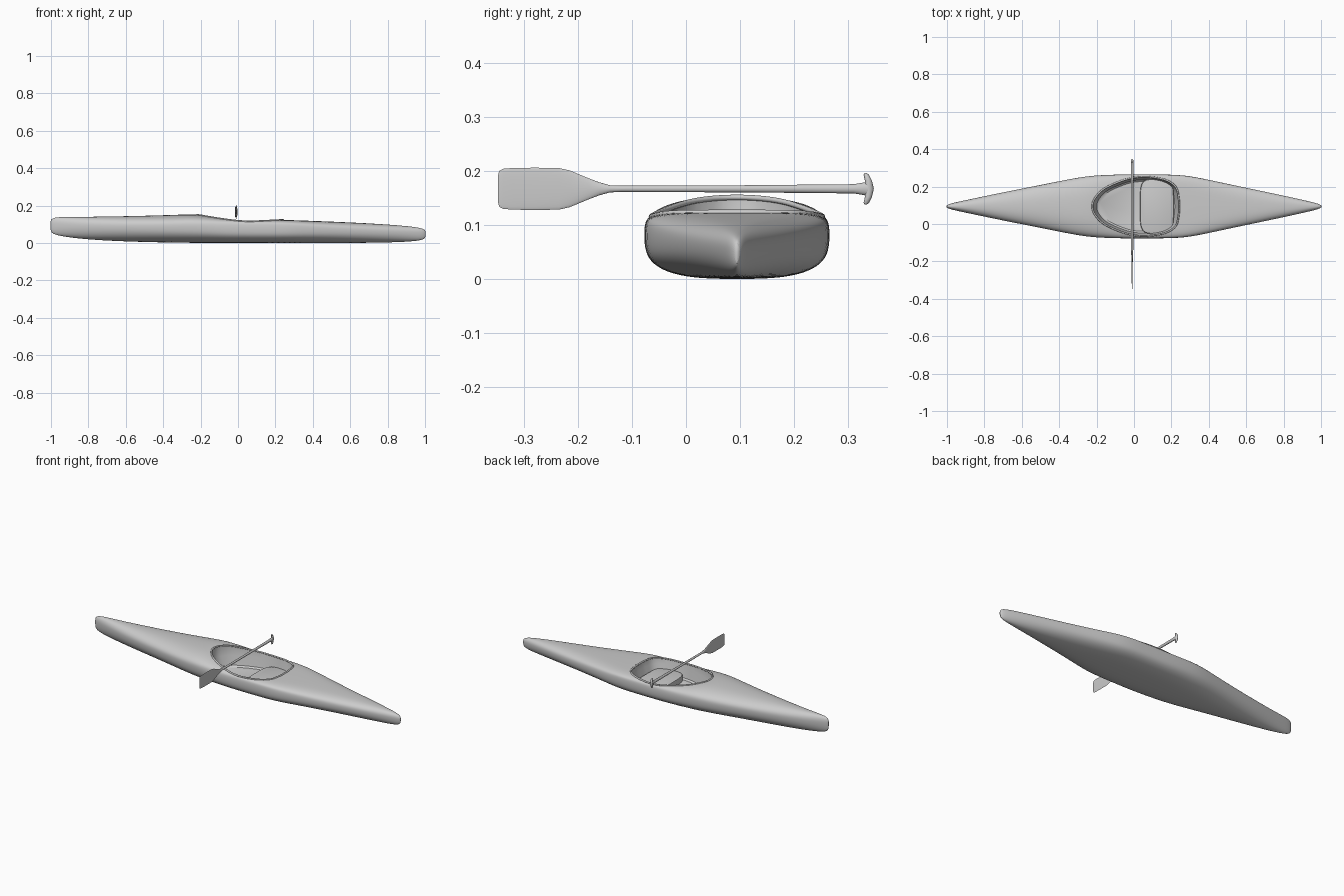
import bpy, bmesh, math
from mathutils import Vector
from mathutils.bvhtree import BVHTree

if "Cube" in bpy.data.objects:
    bpy.data.objects.remove(bpy.data.objects["Cube"])

CY = 0.094  # hull centre line


def loft(name, rings, smooth=40):
    bm = bmesh.new()
    loops = [[bm.verts.new(p) for p in r] for r in rings]
    n = len(rings[0])
    for a, b in zip(loops, loops[1:]):
        for i in range(n):
            j = (i + 1) % n
            bm.faces.new((a[i], a[j], b[j], b[i]))
    bm.faces.new(loops[0][::-1])
    bm.faces.new(loops[-1])
    bmesh.ops.recalc_face_normals(bm, faces=bm.faces)
    me = bpy.data.meshes.new(name)
    bm.to_mesh(me)
    bm.free()
    ob = bpy.data.objects.new(name, me)
    bpy.context.collection.objects.link(ob)
    shade(ob, smooth)
    return ob


def shade(ob, angle):
    bpy.ops.object.select_all(action='DESELECT')
    ob.select_set(True)
    bpy.context.view_layer.objects.active = ob
    bpy.ops.object.shade_smooth_by_angle(angle=math.radians(angle))


def apply_mods(ob):
    dg = bpy.context.evaluated_depsgraph_get()
    me = bpy.data.meshes.new_from_object(ob.evaluated_get(dg))
    ob.modifiers.clear()
    ob.data = me


def superell(n, count):
    pts = []
    for i in range(count):
        t = 2 * math.pi * i / count
        c, s = math.cos(t), math.sin(t)
        pts.append((math.copysign(abs(c) ** (2 / n), c), math.copysign(abs(s) ** (2 / n), s)))
    return pts


# Hull: x, half width, bottom, top, upper and lower squareness
stations = [
    (-1.004, .004, .065, .122, 2, 2), (-.99, .013, .049, .135, 2.2, 2),
    (-.95, .023, .037, .140, 2.3, 2), (-.85, .044, .023, .140, 2.3, 2),
    (-.70, .076, .012, .142, 2.3, 2.1), (-.50, .115, .005, .146, 2.3, 2.3),
    (-.34, .148, .002, .151, 2.4, 2.6), (-.24, .164, .001, .155, 2.5, 2.8),
    (-.16, .169, 0, .145, 3, 2.8), (-.05, .172, 0, .129, 4.5, 2.9),
    (.10, .172, 0, .125, 5, 2.9), (.25, .170, 0, .124, 5, 2.9),
    (.34, .156, 0, .121, 4, 2.7), (.50, .121, 0, .115, 3, 2.4),
    (.70, .079, .001, .106, 2.5, 2.2), (.85, .047, .004, .096, 2.4, 2),
    (.95, .024, .010, .086, 2.3, 2), (.99, .013, .018, .077, 2.2, 2),
    (1.004, .004, .03, .066, 2, 2)]
rings = []
for x, w, zb, zt, nu, nl in stations:
    zm = zb + .62 * (zt - zb)
    up, lo = superell(nu, 28), superell(nl, 28)
    rings.append([(x, CY + w * u[0], zm + (zt - zm) * u[1]) if i <= 14 else
                  (x, CY + w * l[0], zm + (zm - zb) * l[1])
                  for i, (u, l) in enumerate(zip(up, lo))])
hull = loft("hull", rings)
hull.modifiers.new("smooth", 'SUBSURF').levels = 2
apply_mods(hull)

# Egg-shaped cockpit outline, mirrored about the centre line
half = [(-.222, 0), (-.208, .045), (-.155, .097), (-.04, .145), (.06, .158),
        (.165, .142), (.222, .105), (.238, .05), (.241, 0)]
ctrl = half + [(x, -y) for x, y in half[-2:0:-1]]
egg = []
for i in range(len(ctrl)):
    p = [Vector(ctrl[(i + k - 1) % len(ctrl)]) for k in range(4)]
    for s in range(5):
        t = s / 5
        egg.append(.5 * (2 * p[1] + (p[2] - p[0]) * t + (2 * p[0] - 5 * p[1] + 4 * p[2] - p[3]) * t * t
                         + (3 * p[1] - p[0] - 3 * p[2] + p[3]) * t ** 3))

# Coaming rim resting on the deck
tree = BVHTree.FromPolygons([v.co for v in hull.data.vertices],
                            [p.vertices for p in hull.data.polygons])
cu = bpy.data.curves.new("cockpit_rim", 'CURVE')
cu.dimensions = '3D'
cu.bevel_depth = .005
cu.bevel_resolution = 2
sp = cu.splines.new('POLY')
sp.points.add(len(egg) - 1)
sp.use_cyclic_u = True
for pt, e in zip(sp.points, egg):
    z = tree.ray_cast(Vector((e.x, e.y + CY, 1)), Vector((0, 0, -1)))[0].z
    pt.co = (e.x, e.y + CY, z, 1)
rim = bpy.data.objects.new("cockpit_rim", cu)
bpy.context.collection.objects.link(rim)

# Cockpit well
cutter = loft("cockpit_cutter", [[(.01 + (e.x - .01) * s, CY + e.y * s, z) for e in egg]
                                 for s, z in ((.84, .028), (.9, .036), (.97, .09), (1, .12), (1, .3))])
cutter.hide_render = True
m = hull.modifiers.new("well", 'BOOLEAN')
m.object = cutter
m.operation = 'DIFFERENCE'
m.solver = 'EXACT'
apply_mods(hull)
bpy.data.objects.remove(cutter)
shade(hull, 35)

# Seat
loft("seat", [[(.122 + .09 * s * u, CY + .147 * s * v, z) for u, v in superell(4.5, 48)]
              for s, z in ((1, .025), (1, .055), (.98, .061), (.94, .063))])

# Paddle shaft and blade: y, half thickness, half height
PX, PZ = -.01, .167
sections = [(-.347, .001, .026), (-.345, .0015, .033), (-.338, .002, .037), (-.32, .002, .0385),
            (-.28, .0025, .039), (-.235, .003, .0385), (-.215, .003, .034), (-.18, .004, .0195),
            (-.16, .005, .012), (-.14, .006, .0065), (-.12, .006, .006), (.1, .006, .0065),
            (.31, .007, .0085), (.325, .007, .011), (.336, .007, .013)]
loft("paddle", [[(PX + a * u, y, PZ + b * v) for u, v in superell(2, 24)] for y, a, b in sections])

# T-shaped grip: z offset, y, half thickness, half depth
grip = [(-.029, .332, .002, .002), (-.026, .333, .005, .005), (-.015, .337, .0065, .0065),
        (0, .338, .007, .009), (.015, .337, .0065, .0065), (.026, .333, .005, .005),
        (.029, .332, .002, .002)]
loft("paddle_grip", [[(PX + a * u, y + b * v, PZ + z) for u, v in superell(2, 16)] for z, y, a, b in grip])
